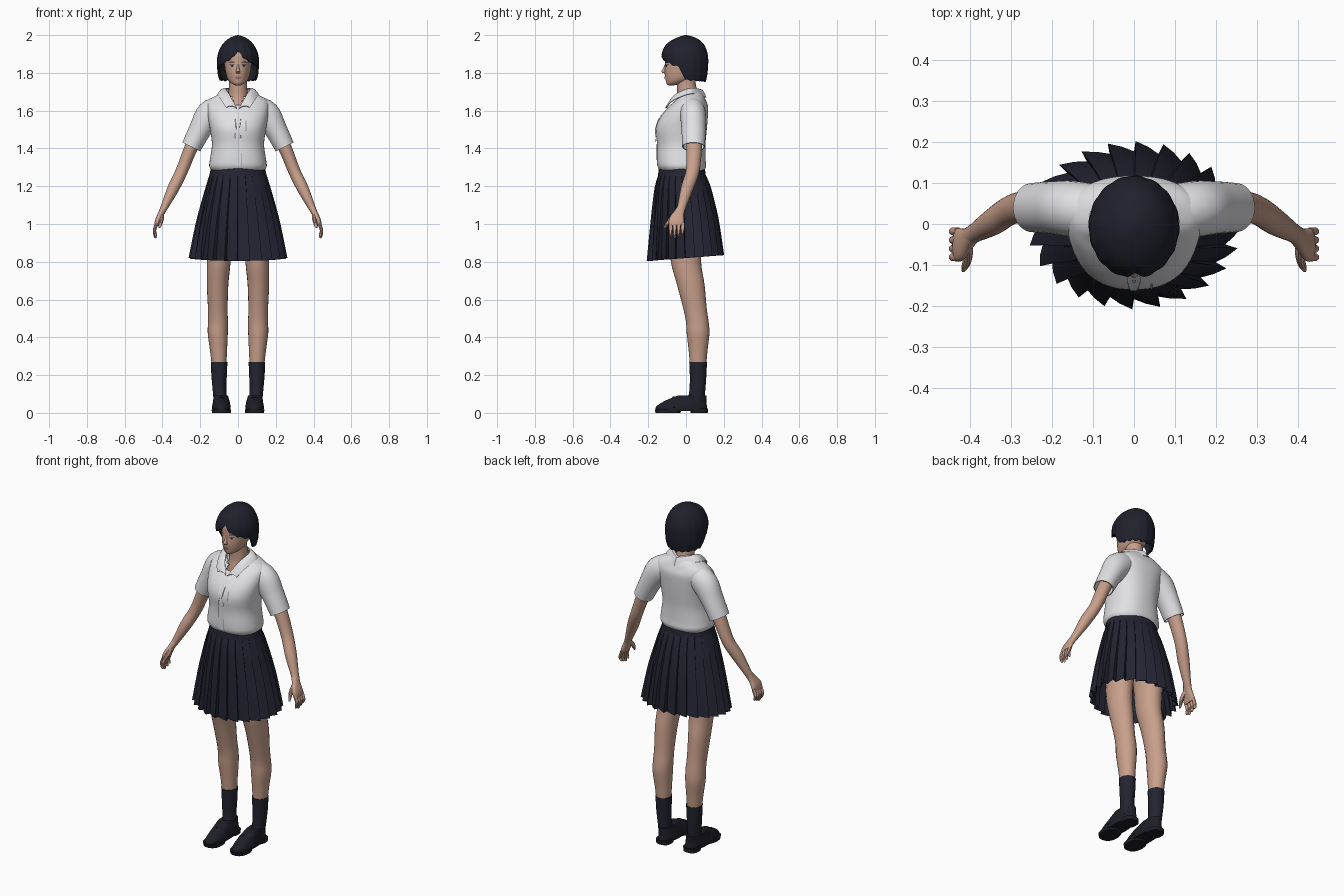
import bpy, bmesh, math
from mathutils import Vector

cube = bpy.data.objects.get("Cube")
if cube:
    bpy.data.objects.remove(cube)


def material(name, r, g, b):
    m = bpy.data.materials.new(name)
    m.use_nodes = True
    m.diffuse_color = (r, g, b, 1)
    node = m.node_tree.nodes["Principled BSDF"]
    node.inputs["Base Color"].default_value = (r, g, b, 1)
    node.inputs["Roughness"].default_value = 0.8
    return m


SKIN = material("skin", .58, .35, .26)
WHITE = material("shirt white", .76, .76, .79)
SEAM = material("seam grey", .3, .3, .33)
NAVY = material("skirt navy", .017, .018, .032)
HAIR = material("hair black", .014, .015, .025)
SOCK = material("sock navy", .016, .017, .028)
SHOE = material("shoe black", .013, .013, .021)
LIP = material("lip", .36, .17, .14)
EYE = material("eye white", .5, .46, .43)
made = []


def finish(name, bm, mat, thick=0):
    bmesh.ops.recalc_face_normals(bm, faces=bm.faces)
    me = bpy.data.meshes.new(name)
    bm.to_mesh(me)
    bm.free()
    me.materials.append(mat)
    ob = bpy.data.objects.new(name, me)
    bpy.context.collection.objects.link(ob)
    made.append(ob)
    if thick:
        mod = ob.modifiers.new("thickness", "SOLIDIFY")
        mod.thickness = thick
        mod.offset = -1
        bpy.context.view_layer.objects.active = ob
        bpy.ops.object.modifier_apply(modifier=mod.name)
    return ob


def smooth(pts, k=4):
    """Pass a smooth curve through tuples of any length."""
    out = []
    for i in range(len(pts) - 1):
        a, b, c, d = (Vector(pts[max(0, min(len(pts) - 1, j))]) for j in range(i - 1, i + 3))
        for s in range(k):
            t = s / k
            out.append(b + (c - a) * t / 2 + (2 * a - 5 * b + 4 * c - d) * t * t / 2
                       + (3 * b - a - 3 * c + d) * t ** 3 / 2)
    return out + [Vector(pts[-1])]


def bridge(bm, rows, loop=True):
    for a, b in zip(rows, rows[1:]):
        n = len(a)
        for i in range(n if loop else n - 1):
            j = (i + 1) % n
            bm.faces.new((a[i], a[j], b[j], b[i]))


def power(v, n):
    return math.copysign(abs(v) ** (2 / n), v)


def tube(name, pts, mat, seg=24, flat=False, caps=True, n=2, thick=0, side=1, cut=None):
    """Loft through rings given as x, y, z, half width, half depth."""
    rings = smooth(pts)
    bm = bmesh.new()
    rows = []
    for i, r in enumerate(rings):
        c = Vector(r[:3])
        if flat:
            t = Vector((0, 0, 1))
        else:
            t = (Vector(rings[min(i + 1, len(rings) - 1)][:3]) - Vector(rings[max(i - 1, 0)][:3])).normalized()
        u = Vector((0, 1, 0))
        u = (u - t * u.dot(t)).normalized()
        v = u.cross(t)
        row = []
        for k in range(seg):
            a = math.tau * k / seg
            p = c + v * r[3] * power(math.cos(a), n) + u * r[4] * power(math.sin(a), n)
            row.append(bm.verts.new((p.x * side, p.y, p.z)))
        rows.append(row)
    bridge(bm, rows)
    if caps:
        bm.faces.new(rows[0])
        bm.faces.new(rows[-1])
    if cut:
        gone = [f for f in bm.faces if cut(f.calc_center_median())]
        bmesh.ops.delete(bm, geom=gone, context="FACES")
    return finish(name, bm, mat, thick)


def section(rings, z):
    """Interpolate centre y, half width and half depth of stacked rings at height z."""
    for a, b in zip(rings, rings[1:]):
        if a[2] <= z <= b[2]:
            r = a.lerp(b, (z - a[2]) / (b[2] - a[2]))
            return r[1], r[3], r[4]
    r = rings[0] if z < rings[0][2] else rings[-1]
    return r[1], r[3], r[4]


def front(rings, x, z, n):
    cy, rx, ry = section(rings, z)
    return cy - ry * max(0, 1 - min(1, abs(x) / rx) ** n) ** (1 / n)


def patch(name, rings, n, x, z, w, h, mat, lift=.002, power_n=2):
    """Thin plate laid on the front of a lofted body."""
    bm = bmesh.new()
    rows = []
    for f in (.05, .35, .7, 1):
        row = []
        for k in range(20):
            a = math.tau * k / 20
            px = x + w * f * power(math.cos(a), power_n)
            pz = z + h * f * power(math.sin(a), power_n)
            row.append(bm.verts.new((px, front(rings, px, pz, n) - lift, pz)))
        rows.append(row)
    bridge(bm, rows)
    bm.faces.new(rows[0])
    finish(name, bm, mat)


# Head, neck and face
head = [(0, -.078, 1.734, .014, .015), (0, -.06, 1.744, .034, .043), (0, -.035, 1.765, .053, .073),
        (0, -.016, 1.80, .065, .097), (0, -.006, 1.85, .072, .104), (0, -.003, 1.90, .072, .104),
        (0, 0, 1.95, .055, .08), (0, 0, 1.97, .03, .05)]
tube("head", head, SKIN, 32, flat=True)
head = smooth(head)
tube("neck", [(0, .02, 1.57, .07, .085), (0, .015, 1.64, .058, .07), (0, .01, 1.68, .052, .057),
              (0, .002, 1.74, .047, .05), (0, 0, 1.79, .047, .05)], SKIN, flat=True)
tube("nose", [(0, -.104, 1.85, .005, .006), (0, -.113, 1.825, .007, .008),
              (0, -.12, 1.807, .011, .011), (0, -.11, 1.797, .008, .005)], SKIN, 12, flat=True)
patch("upper_lip", head, 2, 0, 1.777, .018, .004, LIP, .004)
patch("lower_lip", head, 2, 0, 1.770, .014, .004, LIP, .004)
for s, tag in ((1, "left_"), (-1, "right_")):
    patch(tag + "eye", head, 2, s * .031, 1.836, .014, .005, EYE)
    patch(tag + "iris", head, 2, s * .031, 1.836, .005, .005, HAIR, .003)
    patch(tag + "eyelid_line", head, 2, s * .031, 1.842, .016, .002, HAIR, .003)
    patch(tag + "eyebrow", head, 2, s * .033, 1.857, .017, .0025, HAIR, .003)

# Bobbed hair: columns fall from the crown to a lower edge that parts over the face
shell = smooth([(0, .008, 1.75, .093, .096), (0, 0, 1.79, .107, .113), (0, -.006, 1.85, .111, .124),
                (0, -.008, 1.90, .107, .123), (0, -.006, 1.95, .083, .102), (0, 0, 1.98, .052, .063),
                (0, 0, 1.996, .018, .022), (0, 0, 2.0, .002, .002)])
edge = [(0, 1.915), (.25, 1.885), (.6, 1.86), (1, 1.842), (1.3, 1.83), (1.5, 1.762), (3.2, 1.755)]


def hair_edge(a):
    for (a0, z0), (a1, z1) in zip(edge, edge[1:]):
        if a0 <= a <= a1:
            return z0 + (z1 - z0) * (a - a0) / (a1 - a0)


bm = bmesh.new()
rows = []
COLS = 120
for i in range(25):
    t = i / 24
    row = []
    for k in range(COLS):
        a = math.tau * (k + .5) / COLS - math.pi
        low = hair_edge(abs(a)) + .004 * math.sin(17 * a)
        z = 2 - (2 - low) * t ** 1.6
        cy, rx, ry = section(shell, z)
        g = 1 - .022 * t * abs(math.sin(8 * a + .6)) ** 3 - .06 * t * math.exp(-(a / .1) ** 2)
        row.append(bm.verts.new((rx * g * math.sin(a), cy - ry * g * math.cos(a), z)))
    rows.append(row)
bridge(bm, rows)
bm.faces.new(rows[0])
finish("bobbed_hair", bm, HAIR, .01)

# Shirt body with an open neck
torso = [(0, -.02, 1.28, .138, .114), (0, -.022, 1.305, .152, .128), (0, -.025, 1.34, .149, .129),
         (0, -.025, 1.42, .138, .128), (0, -.025, 1.50, .148, .135), (0, -.012, 1.56, .158, .127),
         (0, .012, 1.62, .165, .105), (0, .025, 1.655, .155, .08), (0, .025, 1.68, .115, .068),
         (0, .02, 1.70, .075, .058)]
tube("shirt_body", torso, WHITE, 64, flat=True, caps=False, n=2.3, thick=.004,
     cut=lambda c: c.y < 0 and abs(c.x) < (c.z - 1.612) * .62)
torso = smooth(torso)
patch("shirt_placket", torso, 2.3, 0, 1.455, .016, .145, WHITE, .004, 8)
patch("placket_seam", torso, 2.3, .017, 1.34, .0015, .035, SEAM, .003, 6)
patch("pocket_edge", torso, 2.3, .043, 1.52, .0025, .028, SEAM, .003, 6)
for i in range(4):
    patch("shirt_button", torso, 2.3, 0, 1.36 + .07 * i, .005, .005, WHITE, .007)

# Collar halves, each swept from nape to neckline
top = smooth([(0, .077, 1.715), (.062, .02, 1.718), (.045, -.054, 1.685), (.004, -.108, 1.612)])
low = smooth([(0, .108, 1.67), (.107, .03, 1.692), (.088, -.068, 1.655), (.064, -.104, 1.617)])
for s, tag in ((1, "left_"), (-1, "right_")):
    bm = bmesh.new()
    rows = []
    for f in (0, .33, .67, 1):
        row = []
        for p, q in zip(top, low):
            c = p.lerp(q, f) + Vector((0, 0, .012 * math.sin(f * math.pi)))
            row.append(bm.verts.new((c.x * s, c.y, c.z)))
        rows.append(row)
    bridge(bm, rows, loop=False)
    finish(tag + "collar", bm, WHITE, .004)

# Pleated skirt: every pleat swells outward, then steps back in
panel = smooth([(0, -.022, 1.27, .148, .122), (0, -.018, 1.2, .170, .147), (0, -.012, 1.1, .199, .167),
                (0, -.007, 1.0, .225, .183), (0, -.003, .82, .262, .205)], 3)
PLEATS = 24
bm = bmesh.new()
rows = []
for r in panel:
    depth = .012 + .11 * (1.27 - r[2]) / .45
    row = []
    for k in range(PLEATS):
        for f, g in ((0, 1), (.45, .5), (.94, 0)):
            a = math.tau * (k + f) / PLEATS
            m = 1 - depth * g
            drop = .015 * math.sin(a) * (1.27 - r[2]) / .45
            row.append(bm.verts.new((r[3] * m * math.cos(a), r[1] + r[4] * m * math.sin(a), r[2] + drop)))
    rows.append(row)
bridge(bm, rows)
finish("pleated_skirt", bm, NAVY, .003)
tube("skirt_waistband", [(0, -.022, 1.255, .152, .126), (0, -.022, 1.28, .147, .124),
                         (0, -.022, 1.302, .144, .121)], NAVY, 48, flat=True)
tube("skirt_lining", [(0, -.01, 1.03, .13, .10), (0, -.01, 1.1, .155, .125),
                      (0, -.015, 1.26, .135, .11)], NAVY, 32, flat=True)

# Limbs, mirrored left and right
for s, tag in ((1, "left_"), (-1, "right_")):
    def limb(name, pts, mat, **kw):
        tube(tag + name, pts, mat, side=s, **kw)

    limb("sleeve", [(.09, .03, 1.612, .068, .065), (.15, .037, 1.578, .074, .068),
                    (.20, .04, 1.50, .06, .064), (.247, .04, 1.408, .053, .06)],
         WHITE, seg=32, caps=False, thick=.005)
    limb("arm", [(.19, .045, 1.52, .04, .044), (.25, .043, 1.40, .035, .041), (.298, .035, 1.28, .032, .036),
                 (.342, .006, 1.19, .031, .033), (.385, -.02, 1.10, .021, .024),
                 (.402, -.032, 1.065, .017, .022)], SKIN)
    limb("palm", [(.39, -.022, 1.09, .018, .022), (.405, -.036, 1.06, .016, .027),
                  (.424, -.05, 1.02, .015, .041), (.432, -.05, .992, .011, .037)], SKIN, n=2.4)
    for i, finger in enumerate(("index", "middle", "ring", "little")):
        y = -.081 + .021 * i
        tip = .926 + .008 * abs(i - 1)
        limb(finger + "_finger", [(.429, y, 1.005, .009, .0105), (.442, y, .968, .009, .0095),
                                  (.438, y, tip + .01, .008, .008), (.433, y, tip, .004, .004)],
             SKIN, seg=10)
    limb("thumb", [(.405, -.05, 1.055, .012, .014), (.404, -.08, 1.025, .011, .012),
                   (.411, -.102, .998, .009, .009), (.416, -.114, .98, .004, .004)], SKIN, seg=10)
    limb("leg", [(.083, -.005, 1.1, .078, .098), (.098, 0, .95, .07, .09), (.102, 0, .80, .063, .08),
                 (.108, .025, .68, .057, .073), (.107, .048, .55, .052, .062), (.106, .06, .48, .053, .06),
                 (.107, .064, .42, .053, .06), (.103, .064, .33, .045, .05), (.1, .064, .24, .038, .042)],
         SKIN, flat=True)
    limb("sock", [(.1, .064, .27, .044, .047), (.1, .064, .2, .041, .044), (.098, .06, .12, .036, .042),
                  (.092, .05, .05, .036, .045)], SOCK, flat=True)
    limb("shoe", [(.088, -.025, .01, .047, .134), (.088, -.024, .03, .049, .136), (.088, -.014, .05, .046, .122),
                  (.089, .005, .07, .042, .103), (.092, .033, .092, .039, .075)],
         SHOE, seg=32, flat=True, n=2.3)
    limb("shoe_sole", [(.088, -.095, 0, .05, .066), (.088, -.095, .018, .052, .07)],
         SHOE, flat=True, n=2.3)
    limb("shoe_heel", [(.089, .07, 0, .043, .045), (.089, .07, .022, .045, .046)],
         SHOE, flat=True, n=2.5)
    limb("shoe_strap", [(.041, -.05, .03, .004, .018), (.056, -.052, .068, .004, .018),
                        (.088, -.055, .084, .004, .018), (.12, -.052, .068, .004, .018),
                        (.135, -.05, .03, .004, .018)], SHOE, seg=12)

# Smooth shading with sharp folds
bpy.ops.object.select_all(action="DESELECT")
for ob in made:
    ob.select_set(True)
bpy.context.view_layer.objects.active = made[0]
bpy.ops.object.shade_smooth_by_angle(angle=math.radians(35))
